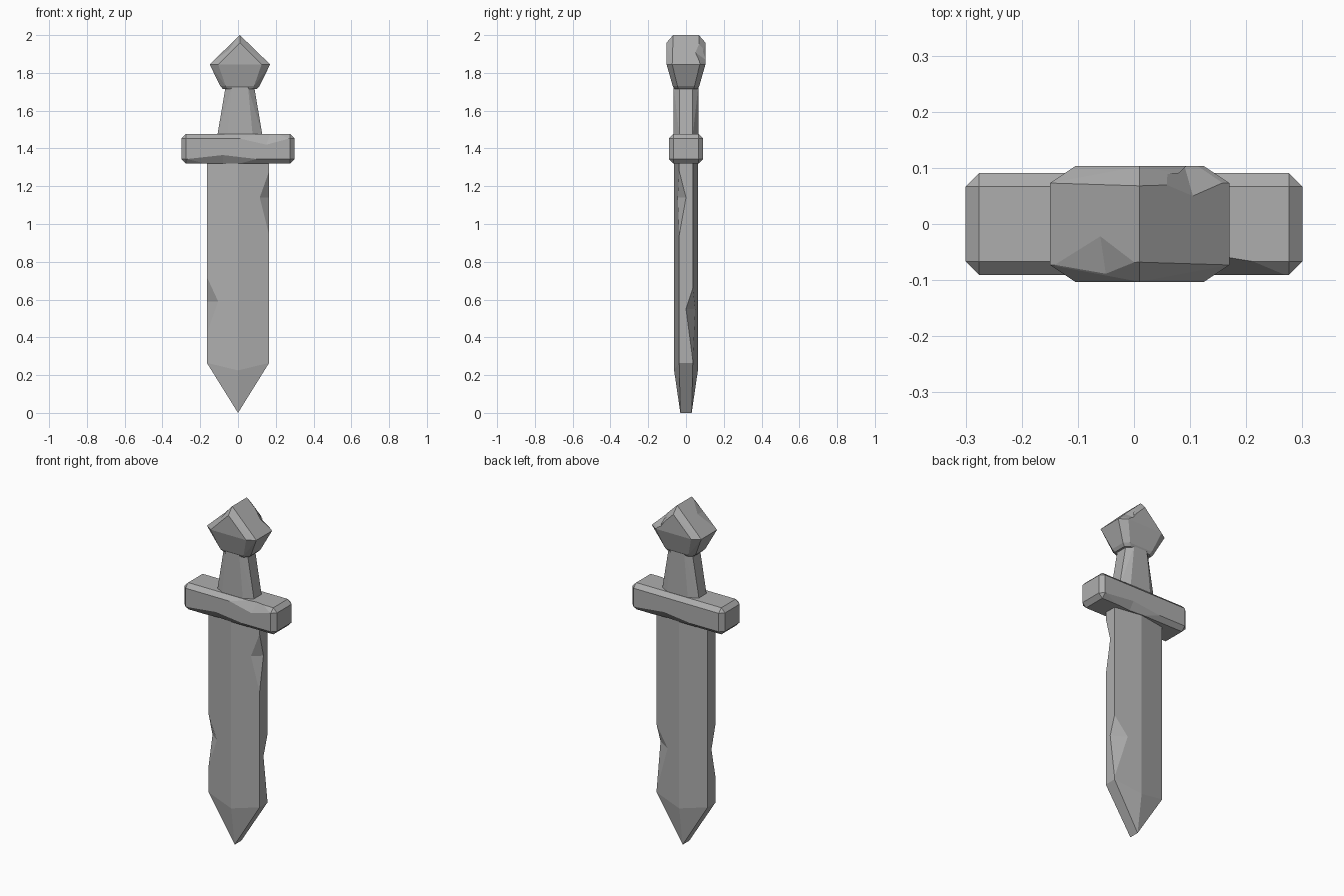
import bpy, bmesh
from mathutils import Vector

cube = bpy.data.objects.get("Cube")
if cube:
    bpy.data.objects.remove(cube, do_unlink=True)

stone = bpy.data.materials.new("stone_grey")
stone.use_nodes = True
GREY = (0.42, 0.42, 0.42, 1)
stone.diffuse_color = GREY
stone.node_tree.nodes["Principled BSDF"].inputs["Base Color"].default_value = GREY


def hull(name, points):
    """Convex solid around a few corner points, with clean flat faces."""
    bm = bmesh.new()
    for p in points:
        bm.verts.new(p)
    bmesh.ops.convex_hull(bm, input=bm.verts[:])
    bmesh.ops.dissolve_limit(bm, angle_limit=0.01, verts=bm.verts[:], edges=bm.edges[:])
    bmesh.ops.recalc_face_normals(bm, faces=bm.faces[:])
    mesh = bpy.data.meshes.new(name)
    bm.to_mesh(mesh)
    bm.free()
    mesh.materials.append(stone)
    obj = bpy.data.objects.new(name, mesh)
    bpy.context.collection.objects.link(obj)
    return obj


def apply(obj, mod):
    bpy.context.view_layer.objects.active = obj
    bpy.ops.object.modifier_apply(modifier=mod.name)


def chip(obj, end1, end2, a, b):
    """Knock a wedge out of an edge: its two ends, and one deep point on each side."""
    a, b = Vector(a), Vector(b)
    mid = (a + b) / 2
    cutter = hull("chip_cutter", [mid + (Vector(p) - mid) * 1.6 for p in (end1, end2, a, b)])
    cutter.hide_render = True
    mod = obj.modifiers.new("chip", 'BOOLEAN')
    mod.operation, mod.solver, mod.object = 'DIFFERENCE', 'EXACT', cutter
    apply(obj, mod)
    bpy.data.objects.remove(cutter, do_unlink=True)


# Blade: six-sided bar with a ridge on each face, tapering to a chisel tip
HALF, EDGE, RIDGE = 0.165, 0.036, 0.063
points = []
for s in (-1, 1):
    points += [(0, s * 0.03, 0), (0, s * RIDGE, 0.225), (0, s * RIDGE, 1.34)]
    points += [(x, s * EDGE, z) for x in (-HALF, HALF) for z in (0.265, 1.34)]
blade = hull("blade", points)

# Blade notches: side, face, lower end, upper end, depth across the face, height
for sx, sy, low, high, x, z in ((1, -1, 0.94, 1.28, 0.115, 1.14),
                                (-1, -1, 0.42, 0.72, 0.105, 0.59),
                                (1, 1, 0.28, 0.66, 0.085, 0.55)):
    face_y = RIDGE - (RIDGE - EDGE) * x / HALF
    chip(blade, (sx * HALF, sy * EDGE, low), (sx * HALF, sy * EDGE, high),
         (sx * HALF, 0, z), (sx * x, sy * face_y, z))

# Guard: chamfered block
guard = hull("guard", [(x, y, z) for x in (-0.3, 0.3) for y in (-0.091, 0.091)
                       for z in (1.32, 1.476)])
bevel = guard.modifiers.new("chamfer", 'BEVEL')
bevel.width, bevel.segments = 0.024, 1
apply(guard, bevel)
chip(guard, (0.01, -0.091, 1.452), (0.27, -0.091, 1.452), (0.15, -0.091, 1.42), (0.17, -0.06, 1.476))
for s in (-1, 1):
    chip(guard, (s * 0.27, s * 0.091, 1.344), (s * -0.1, s * 0.091, 1.344),
         (s * 0.08, s * 0.091, 1.365), (s * 0.08, s * 0.06, 1.32))

# Grip: tapered octagonal bar
MID = 0.01
points = []
for z, wide, flat in ((1.465, 0.12, 0.068), (1.725, 0.076, 0.043)):
    for sx in (-1, 1):
        for sy in (-1, 1):
            points += [(MID + sx * wide, sy * 0.035, z), (MID + sx * flat, sy * 0.065, z)]
hull("grip", points)

# Pommel: five-sided cut gem, rim and raised face given as half width, depth, height
rim_and_face = ((0, 0.068, 2), (0, 0.103, 1.96), (0.16, 0.073, 1.845), (0.115, 0.103, 1.845),
                (0.104, 0.045, 1.73), (0.075, 0.07, 1.73), (0.09, 0.04, 1.715), (0.065, 0.06, 1.715))
pommel = hull("pommel", [(MID + sx * w, sy * d, z) for w, d, z in rim_and_face
                         for sx in (-1, 1) for sy in (-1, 1)])


def roof(x, y):
    """Point on the pommel's sloping upper side."""
    return (x, y, 2 - 0.155 * abs(x - MID) / 0.16)


chip(pommel, roof(-0.14, -0.072), roof(0, -0.068), roof(-0.06, -0.022), (-0.05, -0.09, 1.92))
chip(pommel, roof(0.06, 0.069), roof(0.155, 0.072), roof(0.105, 0.05), (0.09, 0.103, 1.87))
